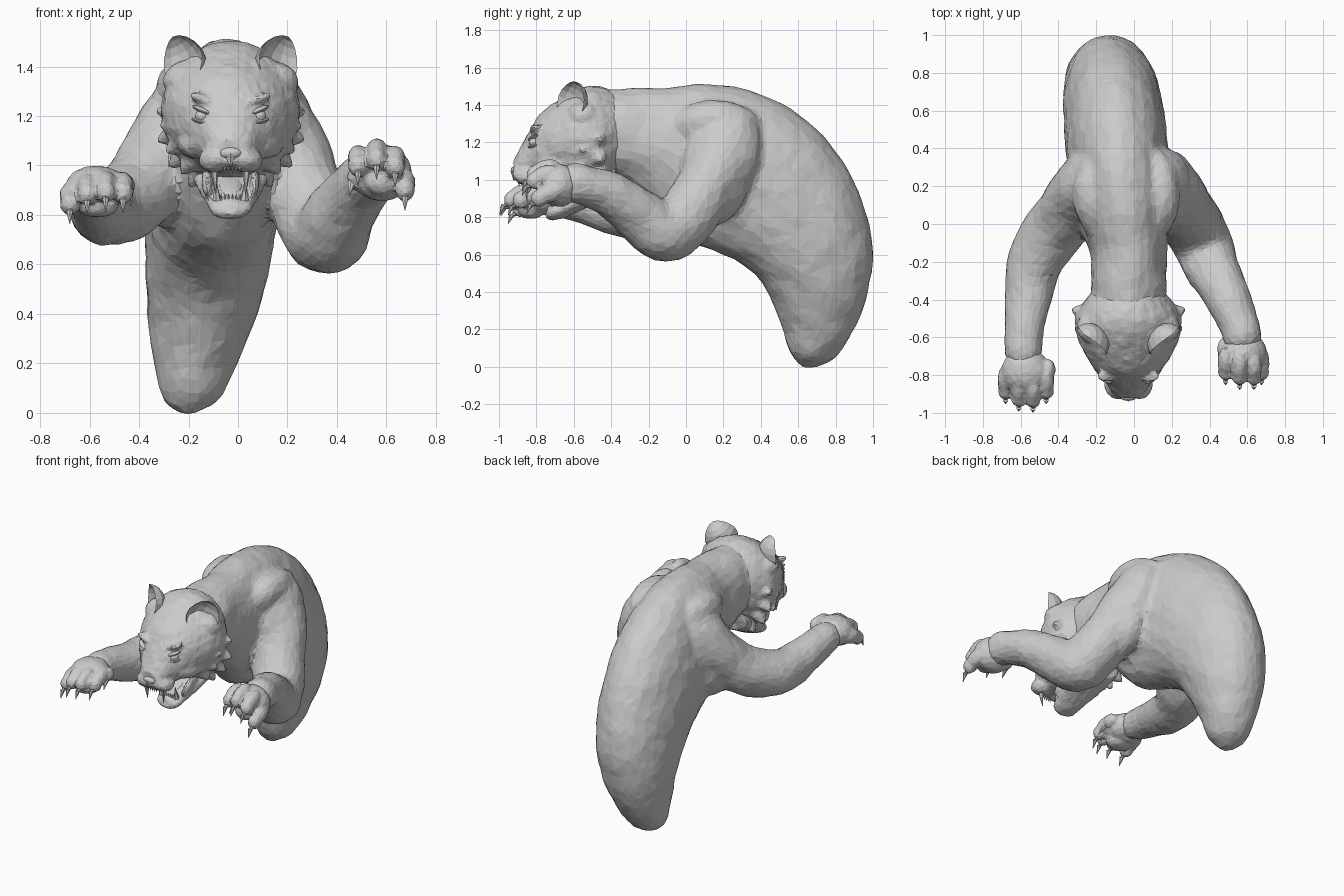
import bpy, bmesh
from math import sin, cos, pi, radians
from mathutils import Vector, Matrix, Euler

if "Cube" in bpy.data.objects:
    bpy.data.objects.remove(bpy.data.objects["Cube"])

CX = -0.03  # head centre line


def spline(pts, k=4):
    out = []
    for i in range(len(pts) - 1):
        quad = [pts[max(i - 1, 0)], pts[i], pts[i + 1], pts[min(i + 2, len(pts) - 1)]]
        for s in range(k):
            t = s / k
            out.append(tuple(0.5 * (2 * b + (c - a) * t + (2 * a - 5 * b + 4 * c - d) * t * t
                                    + (3 * b - a - 3 * c + d) * t ** 3) for a, b, c, d in zip(*quad)))
    return out + [pts[-1]]


def loft(bm, rings, n=24):
    """rings: list of (centre, half-axis u, half-axis v)"""
    vs = [[bm.verts.new(c + u * cos(2 * pi * i / n) + v * sin(2 * pi * i / n)) for i in range(n)]
          for c, u, v in rings]
    for a, b in zip(vs, vs[1:]):
        for i in range(n):
            j = (i + 1) % n
            bm.faces.new((a[i], a[j], b[j], b[i]))
    bm.faces.new(vs[0][::-1])
    bm.faces.new(vs[-1])


def limb(bm, pts):
    pts = spline(pts)
    rings = []
    for i, p in enumerate(pts):
        d = Vector(pts[min(i + 1, len(pts) - 1)][:3]) - Vector(pts[max(i - 1, 0)][:3])
        u = d.cross(Vector((1, 0, 0))).normalized()
        rings.append((Vector(p[:3]), u * p[3], d.cross(u).normalized() * p[3]))
    loft(bm, rings, 18)


def ball(bm, c, r, rot=(0, 0, 0)):
    m = Matrix.LocRotScale(Vector(c), Euler([radians(a) for a in rot]), Vector(r))
    return bmesh.ops.create_uvsphere(bm, u_segments=14, v_segments=9, radius=1, matrix=m)["verts"]


def spike(bm, base, tip, r, seg=6):
    a, b = Vector(base), Vector(tip)
    m = Matrix.Translation((a + b) / 2) @ (b - a).to_track_quat('Z', 'Y').to_matrix().to_4x4()
    bmesh.ops.create_cone(bm, cap_ends=True, segments=seg, radius1=r, radius2=r * 0.08,
                          depth=(b - a).length, matrix=m)


def make(name, bm, voxel=None, ratio=0.4, smooth=3, rough=0, size=0.1):
    bmesh.ops.recalc_face_normals(bm, faces=bm.faces[:])
    me = bpy.data.meshes.new(name)
    bm.to_mesh(me)
    bm.free()
    ob = bpy.data.objects.new(name, me)
    bpy.context.collection.objects.link(ob)
    if voxel:
        # fuse overlapping volumes, roughen the hide, reduce to irregular facets
        r = ob.modifiers.new("fuse", 'REMESH')
        r.mode, r.voxel_size = 'VOXEL', voxel
        s = ob.modifiers.new("soften", 'SMOOTH')
        s.factor, s.iterations = 0.5, smooth
        if rough:
            d = ob.modifiers.new("hide", 'DISPLACE')
            d.texture = bpy.data.textures.new(name, 'CLOUDS')
            d.texture.noise_scale = size
            d.strength, d.mid_level = rough, 0.5
        ob.modifiers.new("facet", 'DECIMATE').ratio = ratio
    return ob


# Torso: (outer y, z, inner y, z, centre x, half width)
torso = [(.68, -.008, .62, -.008, -.20, .03), (.79, .04, .56, .07, -.19, .115),
         (.90, .19, .51, .22, -.17, .17), (.97, .37, .45, .37, -.15, .215),
         (1.0, .58, .38, .48, -.13, .245), (.965, .82, .28, .56, -.115, .262),
         (.84, 1.10, .17, .61, -.10, .268), (.62, 1.34, .08, .64, -.085, .27),
         (.35, 1.48, -.02, .68, -.065, .25), (.10, 1.515, -.11, .77, -.05, .235),
         (-.12, 1.495, -.20, .88, -.03, .20), (-.30, 1.495, -.32, .98, -.03, .20),
         (-.48, 1.47, -.46, 1.03, -.03, .20)]
bm = bmesh.new()
loft(bm, [(Vector((x, (yo + yi) / 2, (zo + zi) / 2)), Vector((w, 0, 0)),
           Vector((0, (yo - yi) / 2, (zo - zi) / 2))) for yo, zo, yi, zi, x, w in spline(torso)])

# Arms
limb(bm, [(.10, .20, 1.18, .19), (.18, .18, 1.08, .18), (.25, .09, .93, .165),
          (.32, -.02, .78, .165), (.37, -.12, .72, .16), (.42, -.25, .81, .142),
          (.50, -.40, .92, .122), (.56, -.55, .975, .108), (.575, -.63, .975, .10),
          (.58, -.70, .97, .05)])
limb(bm, [(-.18, .20, 1.20, .18), (-.25, .18, 1.12, .18), (-.34, .08, .98, .165),
          (-.435, -.05, .865, .16), (-.525, -.20, .82, .148), (-.555, -.35, .825, .13),
          (-.575, -.50, .86, .112), (-.585, -.62, .89, .102), (-.585, -.70, .905, .095),
          (-.58, -.78, .91, .05)])
ball(bm, (.33, -.07, .715), (.145, .14, .15))                                   # elbow
# Shoulder, triceps and shoulder-blade muscles: right then left
for x, s in ((.17, 1), (-.25, -1)):
    ball(bm, (x, .19, 1.11), (.165, .205, .29), (-22, -s * 14, 0))
    ball(bm, (x + s * .05, .16, .93), (.115, .16, .19), (-35, 0, 0))
    ball(bm, (x - s * .06, .16, 1.28), (.12, .24, .16), (0, s * 35, 0))
make("body_and_arms", bm, 0.02, 0.14, 6, 0.02, 0.16)

# Paws
bm, claws = bmesh.new(), bmesh.new()
ball(bm, (-.575, -.78, .905), (.13, .13, .095))
ball(bm, (-.57, -.83, .84), (.09, .07, .05))
ball(bm, (-.455, -.77, .92), (.04, .06, .045))
ball(bm, (.58, -.68, .97), (.125, .11, .115))
ball(bm, (.58, -.75, .94), (.075, .05, .06))
ball(bm, (.48, -.66, .95), (.04, .06, .05))
toes = [(-.68, -.83, .875), (-.61, -.87, .915), (-.535, -.875, .925), (-.465, -.83, .92),
        (.485, -.73, 1.03), (.56, -.755, 1.055), (.635, -.755, 1.025), (.675, -.73, .93)]
for x, y, z in toes:
    ball(bm, (x, y, z), (.043, .085, .05), (20, 0, 0))
    ball(bm, (x, y - .055, z - .03), (.041, .045, .046))
    spike(claws, (x, y - .06, z - .045), (x, y - .118, z - .075), .022)
    spike(claws, (x, y - .10, z - .06), (x, y - .122, z - .112), .015)
spike(claws, (-.44, -.80, .90), (-.425, -.85, .85), .018)
spike(claws, (.46, -.69, .93), (.45, -.74, .88), .018)
make("paws", bm, 0.011, 0.25, 2, 0.008, 0.05)
make("claws", claws)

# Head: (y, centre z, half width, half height)
skull = [(-.35, 1.25, .185, .20), (-.42, 1.225, .24, .26), (-.50, 1.22, .28, .285),
         (-.60, 1.215, .27, .26), (-.70, 1.20, .225, .215), (-.78, 1.165, .172, .185),
         (-.84, 1.12, .12, .135), (-.89, 1.075, .09, .085), (-.92, 1.06, .055, .05)]
bm = bmesh.new()
loft(bm, [(Vector((CX, y, z)), Vector((w, 0, 0)), Vector((0, 0, h))) for y, z, w, h in spline(skull)])
for s in (-1, 1):
    ball(bm, (CX + s * .055, -.85, 1.03), (.075, .08, .058), (0, s * 18, 0))    # muzzle
    ball(bm, (CX + s * .09, -.79, 1.255), (.085, .045, .025), (0, -s * 24, -s * 15))  # brow
    ball(bm, (CX + s * .13, -.70, 1.10), (.08, .13, .07), (0, s * 35, -s * 25))  # cheek
    ball(bm, (CX + s * .175, -.55, 1.34), (.10, .09, .08))                      # ear root
    # Cheek ruff: broad overlapping tufts in two rows
    for k in range(4):
        for row in range(2):
            a = radians(20 - k * 22 - row * 11)
            d = Vector((s * cos(a), 0, sin(a)))
            c = Vector((CX, -.60 + row * .1, 1.19))
            spike(bm, c + d * .12, c + d * (.285 + .02 * row) + Vector((0, .05, -.02)), .13, 8)
loft(bm, [(Vector((CX, y, z)), Vector((w, 0, 0)), Vector((0, .02, .035)))       # nose bridge
          for y, z, w in ((-.74, 1.29, .06), (-.83, 1.195, .045), (-.90, 1.09, .05))], 10)
make("head", bm, 0.0115, 0.22, 2, 0.012, 0.06)

# Lower jaw, hung open
bm = bmesh.new()
jaw = [(-.38, 1.01, .17, .09), (-.48, .96, .155, .095), (-.59, .89, .115, .075),
       (-.68, .842, .092, .057), (-.72, .828, .08, .044), (-.745, .828, .045, .026)]
loft(bm, [(Vector((CX, y, z)), Vector((w, 0, 0)), Vector((0, .2 * h, h))) for y, z, w, h in spline(jaw)])
for s in (-1, 1):
    ball(bm, (CX + s * .095, -.60, .935), (.022, .11, .04), (28, 0, 0))         # lip rim
make("lower_jaw", bm, 0.0115, 0.25, 2, 0.01, 0.05)

# Tongue
bm = bmesh.new()
ball(bm, (CX, -.61, .92), (.05, .10, .022), (27, 0, 0))
make("tongue", bm)

# Teeth
bm = bmesh.new()
for s in (-1, 1):
    spike(bm, (CX + s * .066, -.86, 1.0), (CX + s * .06, -.85, .885), .02)
    spike(bm, (CX + s * .056, -.705, .86), (CX + s * .06, -.725, .945), .018)
    for k in range(3):
        x = CX + s * (.008 + .015 * k)
        spike(bm, (x, -.895, .995), (x, -.892, .965), .008)
        spike(bm, (x, -.715, .855), (x, -.72, .888), .007)
        spike(bm, (CX + s * .085, -.64 + k * .04, .91 + k * .02),
              (CX + s * .085, -.64 + k * .04, .955 + k * .02), .014)
make("teeth", bm)

# Nose
bm = bmesh.new()
ball(bm, (CX, -.912, 1.05), (.047, .025, .024))
spike(bm, (CX, -.912, 1.045), (CX, -.92, .995), .028)
make("nose", bm)

# Eyes with lids
eyes, lids = bmesh.new(), bmesh.new()
for s in (-1, 1):
    ball(eyes, (CX + s * .115, -.812, 1.20), (.029, .029, .027))
    for dz, t in ((.024, -22), (-.022, -12)):
        ball(lids, (CX + s * .115, -.816, 1.20 + dz), (.045, .025, .011), (0, s * t, s * 25))
make("eyes", eyes)
make("eyelids", lids)

# Cupped ears, opening forward and outward
bm = bmesh.new()
for s in (-1, 1):
    vs = bmesh.ops.create_uvsphere(bm, u_segments=14, v_segments=9, radius=1)["verts"]
    m = Matrix.LocRotScale(Vector((CX + s * .205, -.625, 1.42)),
                           Euler((radians(-6), radians(s * 26), radians(s * 40))),
                           Vector((.11, .10, .112)))
    for v in vs:
        if v.co.y < -0.01:
            v.co.y *= -0.72          # push the front half in to make the cup
        if v.co.z > 0:
            v.co.x *= 1 - .2 * v.co.z
        v.co = m @ v.co
make("ears", bm)
